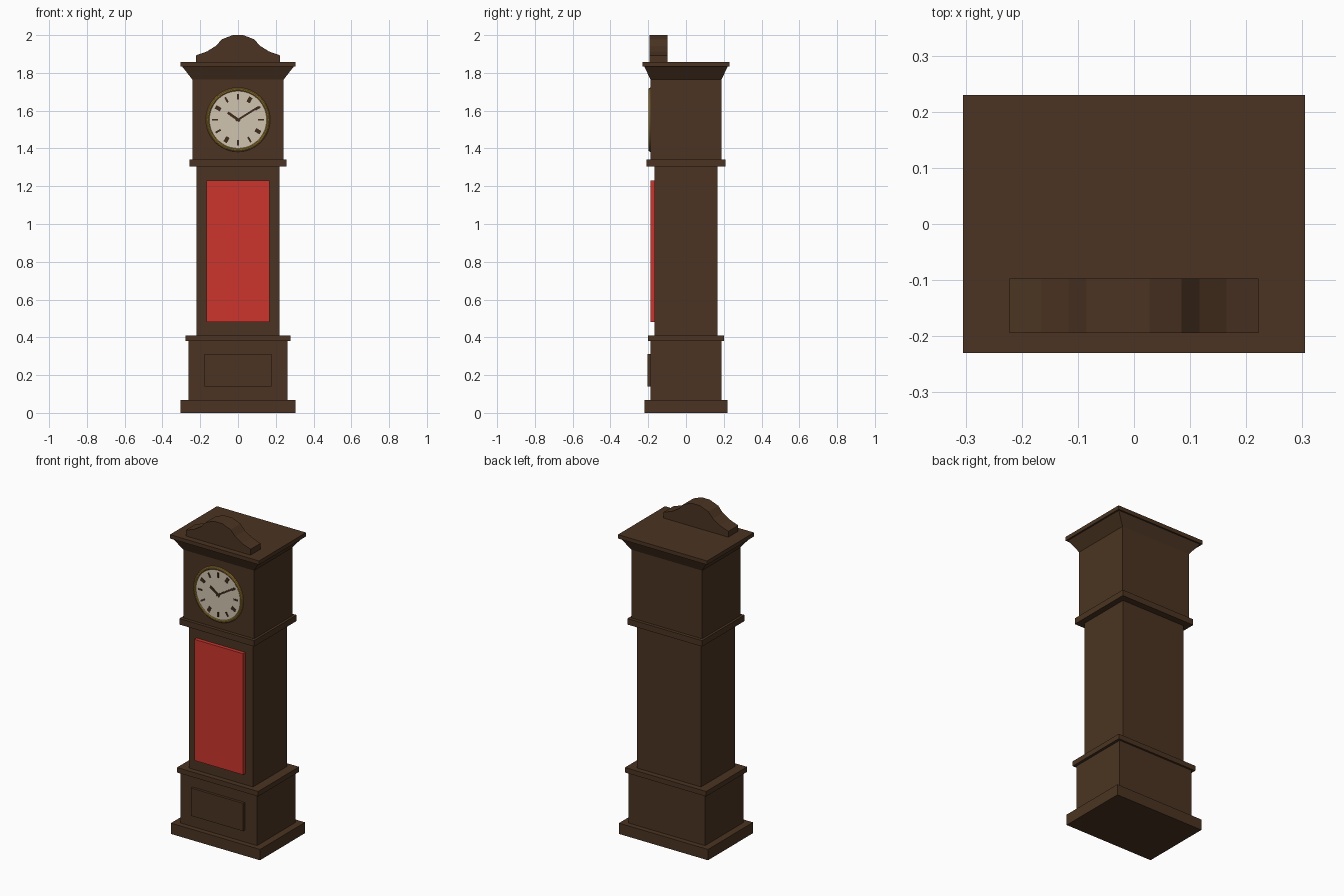
import bpy, bmesh, math
from mathutils import Matrix, Vector

cube = bpy.data.objects.get("Cube")
if cube:
    bpy.data.objects.remove(cube, do_unlink=True)


def material(name, rgb):
    m = bpy.data.materials.new(name)
    m.use_nodes = True
    m.diffuse_color = (*rgb, 1)
    m.node_tree.nodes["Principled BSDF"].inputs["Base Color"].default_value = (*rgb, 1)
    return m


wood = material("dark wood", (0.07, 0.034, 0.016))
red = material("red door", (0.61, 0.036, 0.027))
cream = material("cream dial", (0.62, 0.55, 0.43))
gold = material("aged gold", (0.32, 0.19, 0.035))
dark = material("dark brown hands", (0.05, 0.024, 0.012))


def finish(name, bm, mat):
    bmesh.ops.recalc_face_normals(bm, faces=bm.faces)
    mesh = bpy.data.meshes.new(name)
    bm.to_mesh(mesh)
    bm.free()
    mesh.materials.append(mat)
    obj = bpy.data.objects.new(name, mesh)
    bpy.context.collection.objects.link(obj)
    return obj


def box(name, x, y, z, mat=wood, matrix=Matrix()):
    """Box from (low, high) ranges, optionally moved by a matrix."""
    bm = bmesh.new()
    bmesh.ops.create_cube(bm, size=1)
    for v in bm.verts:
        v.co = Vector(r[0] if c < 0 else r[1] for c, r in zip(v.co, (x, y, z)))
    bm.transform(matrix)
    return finish(name, bm, mat)


# Stacked case: half width, half depth, bottom, top
case = {
    "plinth": (0.305, 0.22, 0, 0.067),
    "lower_case": (0.262, 0.188, 0.067, 0.38),
    "lower_moulding": (0.278, 0.2, 0.38, 0.411),
    "trunk": (0.22, 0.167, 0.411, 1.305),
    "upper_moulding": (0.256, 0.208, 1.305, 1.342),
    "hood": (0.241, 0.188, 1.342, 1.764),
    "cornice": (0.295, 0.22, 1.764, 1.833),
    "top_slab": (0.305, 0.23, 1.833, 1.857),
}
for name, (w, d, low, high) in case.items():
    obj = box(name, (-w, w), (-d, d), (low, high))
    if name == "cornice":  # flares outward from the hood
        for v in obj.data.vertices:
            if v.co.z < 1.8:
                v.co.x *= 0.241 / w
                v.co.y *= 0.188 / d

# Raised door and base panel
box("trunk_door", (-0.167, 0.167), (-0.189, -0.165), (0.48, 1.23), red)
box("base_panel", (-0.178, 0.178), (-0.204, -0.186), (0.14, 0.312))

# Arched pediment from a mirrored half profile
half = [(0.222, 1.857), (0.222, 1.893), (0.165, 1.913), (0.117, 1.943),
        (0.085, 1.978), (0.028, 2.0)]
outline = half + [(-x, z) for x, z in reversed(half)]
bm = bmesh.new()
face = bm.faces.new([bm.verts.new((x, -0.194, z)) for x, z in outline])
ext = bmesh.ops.extrude_face_region(bm, geom=[face])
bmesh.ops.translate(bm, vec=(0, 0.097, 0),
                    verts=[g for g in ext["geom"] if isinstance(g, bmesh.types.BMVert)])
finish("pediment", bm, wood)

# Clock dial and rim
CENTRE = Vector((0, 0, 1.552))
bm = bmesh.new()
bmesh.ops.create_cone(bm, cap_ends=True, segments=48, radius1=0.158, radius2=0.158,
                      depth=0.012, matrix=Matrix.Translation(CENTRE + Vector((0, -0.188, 0)))
                      @ Matrix.Rotation(math.pi / 2, 4, "X"))
finish("dial", bm, cream)
bpy.ops.mesh.primitive_torus_add(major_radius=0.16, minor_radius=0.01, major_segments=48,
                                 minor_segments=10, rotation=(math.pi / 2, 0, 0),
                                 location=CENTRE + Vector((0, -0.189, 0)))
rim = bpy.context.object
rim.name = "dial_rim"
rim.data.materials.append(gold)
bpy.ops.object.shade_smooth_by_angle()


def bar(name, start, end, width, front, clockwise):
    """Flat bar on the dial, at an angle clockwise from twelve."""
    turn = Matrix.Translation(CENTRE) @ Matrix.Rotation(math.radians(clockwise), 4, "Y")
    box(name, (-width / 2, width / 2), (front, -0.193), (start, end), dark, turn)


# Hour marks and hands
for hour in range(12):
    bar(f"hour_mark_{hour + 1}", 0.106, 0.137, 0.01 if hour % 3 else 0.02,
        -0.1965, 30 * (hour + 1))
bar("hour_hand", -0.012, 0.066, 0.014, -0.1975, -55)
bar("minute_hand", -0.012, 0.13, 0.01, -0.199, 58)
